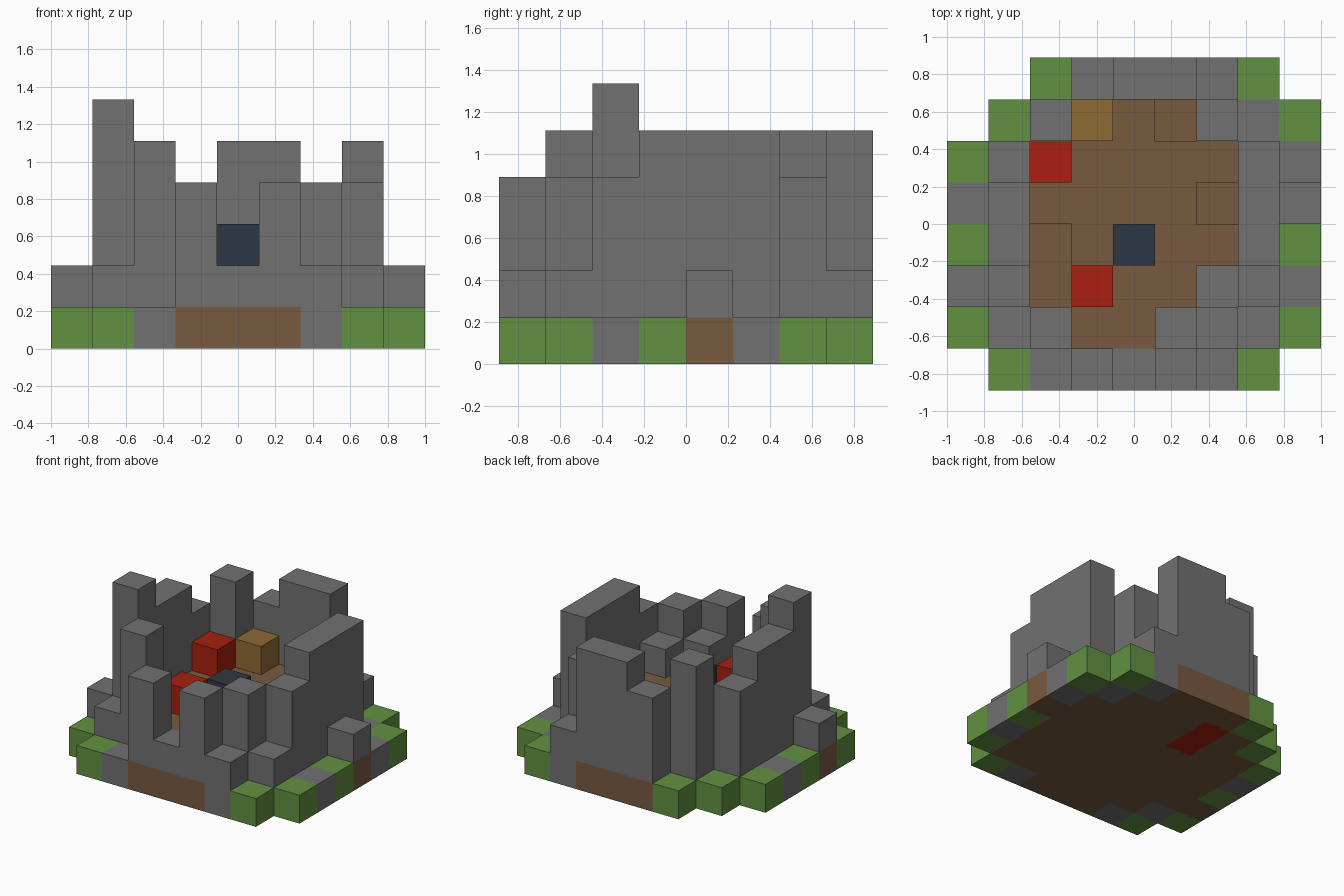
import bpy
import bmesh
import math
from mathutils import Vector

cube = bpy.data.objects.get("Cube")
if cube:
    bpy.data.objects.remove(cube, do_unlink=True)

UNIT = 2 / 9

# Plan of the ruin, one row per block from front to back:
# g grass, s stone, d dirt, r red, w wood, b dark blue
GROUND = (".gsdddsg.", "gsddddddg", "dddddddds", "gdddddddg",
          "sdddddddd", "gddrdddds", ".gdrdddsg", "..gdddsg.")
TOPS = (".gsssssg.", "gssddsssg", "ssdrddsss", "gsddbddsg",
        "ssdddddss", "gsrddddss", ".gswddssg", "..gssssg.")
HEIGHTS = ("011424210", "125223421", "261322341", "151232251",
           "152222152", "143222251", "015321411", "001455210")

# Part name, material name and colour of each block type
PARTS = {
    "g": ("grass_border", "grass green", (0.122, 0.283, 0.054)),
    "s": ("stone_walls", "stone grey", (0.165, 0.165, 0.165)),
    "d": ("dirt_floor", "dirt brown", (0.188, 0.102, 0.051)),
    "r": ("red_blocks", "red", (0.392, 0.0144, 0.0052)),
    "w": ("wooden_crate", "wood tan", (0.275, 0.144, 0.036)),
    "b": ("dark_block", "dark slate blue", (0.027, 0.038, 0.058)),
}


def make_material(name, colour):
    mat = bpy.data.materials.new(name)
    mat.use_nodes = True
    mat.diffuse_color = (*colour, 1)
    bsdf = next(n for n in mat.node_tree.nodes if n.type == "BSDF_PRINCIPLED")
    bsdf.inputs["Base Color"].default_value = (*colour, 1)
    bsdf.inputs["Roughness"].default_value = 0.9
    return mat


# Stack the blocks: ground layer, filling, then the top block
blocks = {}
for j, row in enumerate(HEIGHTS):
    for i, digit in enumerate(row):
        height = int(digit)
        top = TOPS[j][i]
        for k in range(height):
            if k == 0:
                kind = GROUND[j][i]
            elif k == height - 1:
                kind = top
            else:
                kind = "s" if top == "s" else "d"
            blocks[i, j, k] = kind


def add_open_faces(bm, cell):
    """Add the sides of one block that no other block covers."""
    centre = Vector(cell) + Vector((0.5, 0.5, 0.5))
    for axis in range(3):
        for sign in (-1, 1):
            normal = Vector((0, 0, 0))
            normal[axis] = sign
            neighbour = tuple(int(c + n) for c, n in zip(cell, normal))
            if neighbour in blocks:
                continue
            u = Vector((0, 0, 0))
            u[(axis + 1) % 3] = 0.5
            v = normal.cross(u)
            middle = centre + normal / 2
            corners = (middle - u - v, middle + u - v, middle + u + v, middle - u + v)
            bm.faces.new([bm.verts.new((c - Vector((4.5, 4, 0))) * UNIT) for c in corners])


# One object per block type, with flat areas merged
for kind, (part, colour_name, colour) in PARTS.items():
    bm = bmesh.new()
    for cell, cell_kind in blocks.items():
        if cell_kind == kind:
            add_open_faces(bm, cell)
    bmesh.ops.remove_doubles(bm, verts=bm.verts, dist=0.001)
    bmesh.ops.dissolve_limit(bm, angle_limit=math.radians(1),
                             verts=bm.verts, edges=bm.edges)
    mesh = bpy.data.meshes.new(part)
    bm.to_mesh(mesh)
    bm.free()
    mesh.materials.append(make_material(colour_name, colour))
    bpy.context.collection.objects.link(bpy.data.objects.new(part, mesh))
